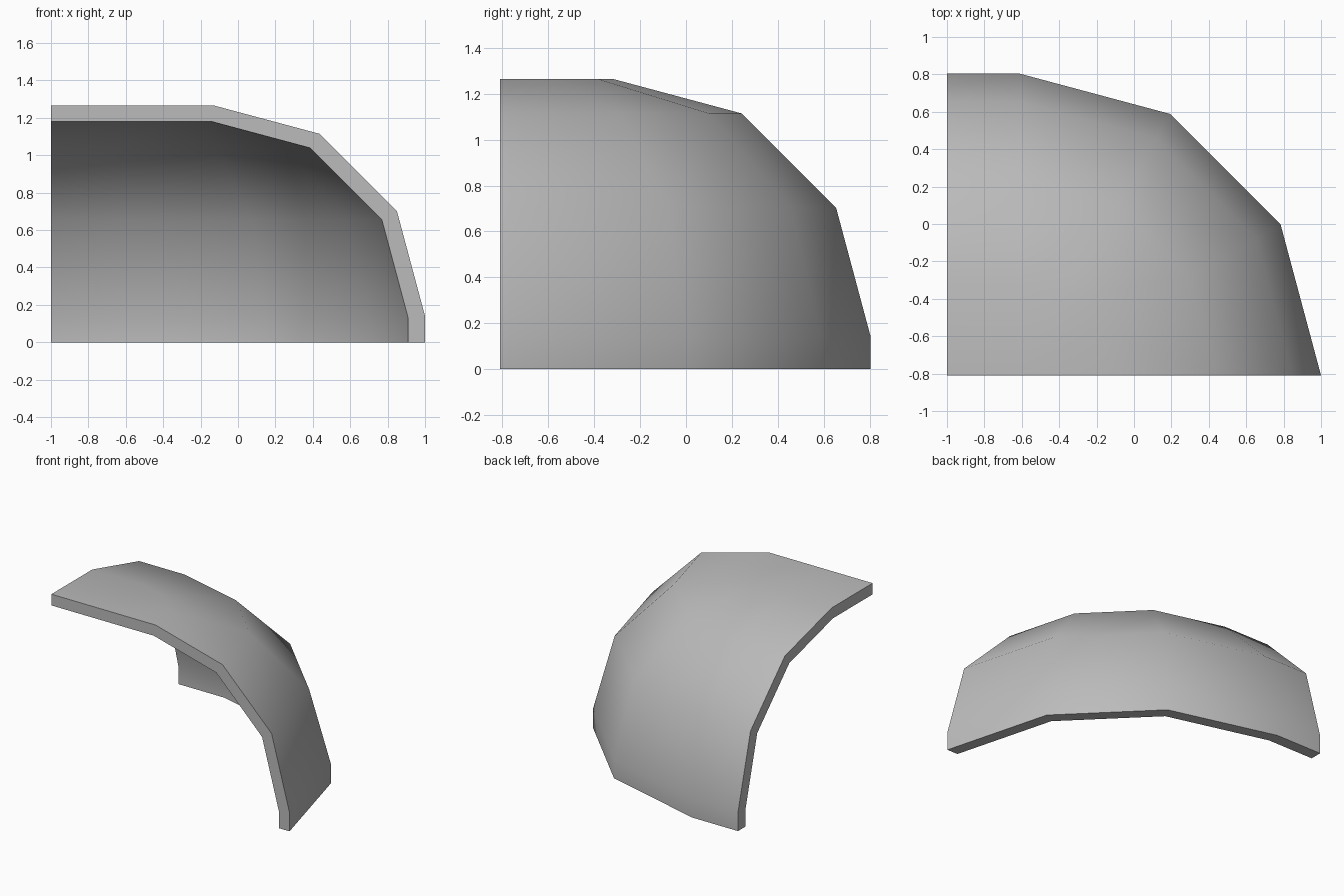
import bpy, bmesh, math
from mathutils import Vector

cube = bpy.data.objects.get("Cube")
if cube:
    bpy.data.objects.remove(cube, do_unlink=True)

# Plain grey material
grey = bpy.data.materials.new("plain_grey")
grey.use_nodes = True
colour = (0.5, 0.5, 0.5, 1)
grey.diffuse_color = colour
grey.node_tree.nodes["Principled BSDF"].inputs["Base Color"].default_value = colour

AXIS = Vector((-0.615, -0.81, 0))   # vertical axis of the rounded corner
LEFT_END = Vector((-1, -0.81, 0))   # start of the straight stretch
STEPS = 3


def wall_profile(flat, radius, spring):
    """Radius and height pairs: flat top, quarter round, short upright foot."""
    pts = [(0, spring + radius)]
    for i in range(STEPS + 1):
        a = math.radians(90 * (1 - i / STEPS))
        pts.append((flat + radius * math.cos(a), spring + radius * math.sin(a)))
    return pts + [(flat + radius, 0)]


# Closed cross-section: outer skin out, inner skin back
section = wall_profile(0.49, 1.125, 0.14)
section += reversed(wall_profile(0.475, 1.05, 0.13))

# Stations: straight stretch, then a quarter turn about the axis
stations = [(LEFT_END, math.radians(90))]
stations += [(AXIS, math.radians(90 * (1 - i / STEPS))) for i in range(STEPS + 1)]

bm = bmesh.new()
rings = []
for base, a in stations:
    out = Vector((math.cos(a), math.sin(a), 0))
    rings.append([bm.verts.new(base + out * r + Vector((0, 0, z))) for r, z in section])
n = len(section)
for r0, r1 in zip(rings, rings[1:]):
    for i in range(n):
        j = (i + 1) % n
        bm.faces.new((r0[i], r0[j], r1[j], r1[i]))

# Cut ends, built as strips between the skins
for ring in (rings[0], rings[-1]):
    for i in range(n // 2 - 1):
        bm.faces.new((ring[i], ring[i + 1], ring[n - 2 - i], ring[n - 1 - i]))

bmesh.ops.remove_doubles(bm, verts=bm.verts, dist=0.0001)
bmesh.ops.recalc_face_normals(bm, faces=bm.faces)
mesh = bpy.data.meshes.new("curved_shell")
bm.to_mesh(mesh)
bm.free()
mesh.materials.append(grey)
shell = bpy.data.objects.new("curved_shell", mesh)
bpy.context.collection.objects.link(shell)

# Smooth skins with crisp cut edges
bpy.ops.object.select_all(action='DESELECT')
shell.select_set(True)
bpy.context.view_layer.objects.active = shell
bpy.ops.object.shade_smooth_by_angle(angle=math.radians(40))
